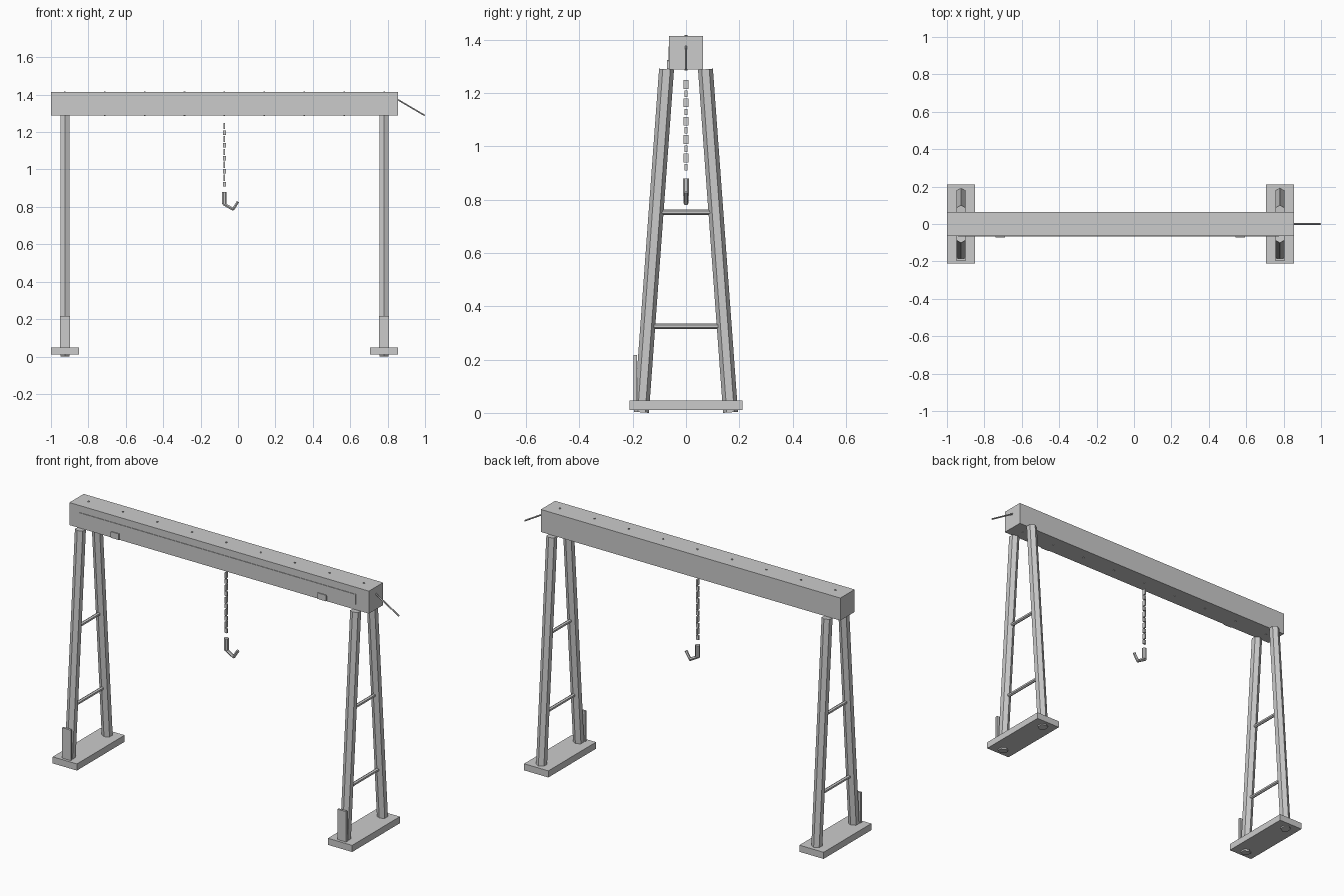
import bpy
from math import pi
from mathutils import Vector, Matrix

cube = bpy.data.objects.get("Cube")
if cube:
    bpy.data.objects.remove(cube, do_unlink=True)

grey = bpy.data.materials.new("plain grey")
grey.use_nodes = True
COLOR = (0.6, 0.6, 0.6, 1)
grey.diffuse_color = COLOR
grey.node_tree.nodes["Principled BSDF"].inputs["Base Color"].default_value = COLOR


def finish(name):
    obj = bpy.context.object
    obj.name = name
    obj.data.materials.append(grey)
    return obj


def box(name, low, high):
    low, high = Vector(low), Vector(high)
    bpy.ops.mesh.primitive_cube_add(size=1, location=(low + high) / 2)
    obj = finish(name)
    obj.data.transform(Matrix.Diagonal((*(high - low), 1)))
    return obj


def rod(name, start, end, radius, sides=6, spin=0):
    """Prism running between two points."""
    start, end = Vector(start), Vector(end)
    axis = end - start
    bpy.ops.mesh.primitive_cylinder_add(vertices=sides, radius=radius, depth=axis.length)
    obj = finish(name)
    turn = Vector((0, 0, 1)).rotation_difference(axis).to_matrix().to_4x4()
    obj.data.transform(turn @ Matrix.Rotation(spin, 4, "Z"))
    obj.location = (start + end) / 2
    return obj


# Overhead beam with its front panel and clips
MID = -0.0725
box("beam", (-1, -0.063, 1.288), (0.855, 0.063, 1.414))
box("front_panel", (-0.94, -0.066, 1.318), (0.775, -0.06, 1.375))
for x in (-0.715, 0.568):
    box("front_clip", (x - 0.026, -0.071, 1.29), (x + 0.026, -0.06, 1.324))

# Row of bolts through the beam
for i in range(-4, 5):
    x = MID + i * 0.2135
    rod("beam_bolt", (x, 0, 1.285), (x, 0, 1.418), 0.005)

# Two trestles
for side, x in (("right", MID - 0.8525), ("left", MID + 0.8525)):
    box(side + "_foot", (x - 0.075, -0.211, 0.01), (x + 0.075, 0.211, 0.047))
    for s in (-1, 1):
        rod(side + "_leg", (x, s * 0.167, 0.002), (x, s * 0.073, 1.289), 0.028, 6, pi / 6 + pi / 2 * 1)\
            .data.transform(Matrix.Identity(4))
    for z, reach in ((0.325, 0.135), (0.753, 0.105)):
        rod(side + "_rung", (x, -reach, z), (x, reach, z), 0.01)
    box(side + "_leg_plate", (x - 0.027, -0.196, 0.045), (x + 0.027, -0.184, 0.217))

# Crank handle at the beam end
rod("crank_handle", (0.84, 0, 1.382), (0.998, 0, 1.289), 0.0045)

# Hanging chain, links turned alternately
for i in range(10):
    z = 1.232 - i * 0.0345
    half = Vector((0.004, 0.0095, 0.0165)) if i % 2 == 0 else Vector((0.008, 0.005, 0.012))
    centre = Vector((MID, 0, z))
    box("chain_link", centre - half, centre + half)

# Hook
rod("hook_shank", (MID, 0, 0.815), (MID, 0, 0.88), 0.013, 8, pi / 8)
rod("hook_bend", (MID - 0.006, 0, 0.817), (-0.024, 0, 0.786), 0.009)
rod("hook_tip", (-0.028, 0, 0.784), (0, 0, 0.828), 0.008)
